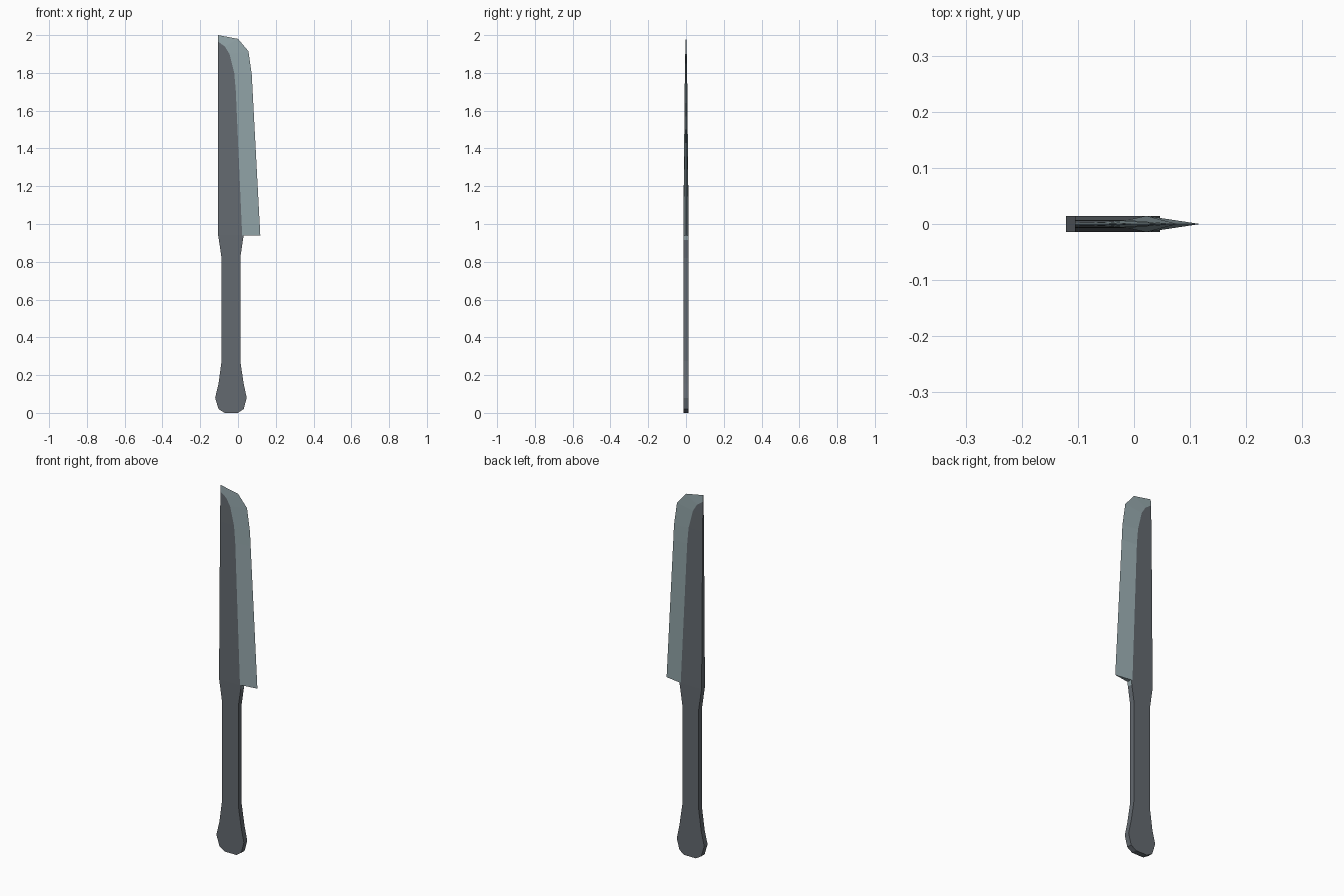
import bpy
import bmesh

if "Cube" in bpy.data.objects:
    bpy.data.objects.remove(bpy.data.objects["Cube"])

T = 0.0145  # half thickness of the handle


def material(name, rgb):
    m = bpy.data.materials.new(name)
    m.diffuse_color = (*rgb, 1.0)
    m.use_nodes = True
    m.node_tree.nodes["Principled BSDF"].inputs["Base Color"].default_value = m.diffuse_color
    return m


dark = material("dark steel", (0.127, 0.144, 0.162))
light = material("pale edge steel", (0.296, 0.381, 0.402))


def finish(name, bm):
    bmesh.ops.remove_doubles(bm, verts=bm.verts, dist=1e-5)
    bmesh.ops.recalc_face_normals(bm, faces=bm.faces)
    me = bpy.data.meshes.new(name)
    bm.to_mesh(me)
    bm.free()
    me.materials.append(dark)
    me.materials.append(light)
    ob = bpy.data.objects.new(name, me)
    bpy.context.collection.objects.link(ob)
    return ob


def add_face(bm, pts, mat=0):
    unique = []
    for p in pts:
        if p not in unique:
            unique.append(p)
    if len(unique) > 2:
        bm.faces.new([bm.verts.new(p) for p in unique]).material_index = mat


# Handle with flared pommel: rows of (z, left x, right x)
rows = [(0.0, -0.07, 0.0), (0.02, -0.103, 0.03), (0.08, -0.121, 0.046),
        (0.155, -0.103, 0.03), (0.275, -0.087, 0.012), (0.82, -0.087, 0.012),
        (0.915, -0.101, 0.026), (0.94, -0.105, 0.03)]
bm = bmesh.new()
for (z0, l0, r0), (z1, l1, r1) in zip(rows, rows[1:]):
    for y in (-T, T):
        add_face(bm, [(l0, y, z0), (r0, y, z0), (r1, y, z1), (l1, y, z1)])
    for a, b in ((l0, l1), (r0, r1)):
        heel = 1 if a == r0 and z0 > 0.9 else 0  # pale heel under the edge
        add_face(bm, [(a, -T, z0), (a, T, z0), (b, T, z1), (b, -T, z1)], heel)
for z, l, r in (rows[0], rows[-1]):
    add_face(bm, [(l, -T, z), (r, -T, z), (r, T, z), (l, T, z)])
finish("handle", bm)

# Blade stations: (inner x, inner z, half thickness, edge x, edge z)
SPINE = -0.105
stations = [(0.022, 0.94, T, 0.118, 0.94), (-0.012, 1.71, 0.007, 0.077, 1.71),
            (-0.02, 1.80, 0.006, 0.073, 1.79), (-0.045, 1.90, 0.004, 0.055, 1.915),
            (-0.07, 1.94, 0.003, 0.0, 1.98), (SPINE, 1.965, 0.002, SPINE, 2.0)]
bm = bmesh.new()
for a, b in zip(stations, stations[1:]):
    (ax, az, at, ex, ez), (bx, bz, bt, fx, fz) = a, b
    for s in (-1, 1):
        # dark flat
        add_face(bm, [(SPINE, s * at, az), (ax, s * at, az),
                      (bx, s * bt, bz), (SPINE, s * bt, bz)])
        # pale ground edge
        add_face(bm, [(ax, s * at, az), (ex, 0, ez), (fx, 0, fz), (bx, s * bt, bz)], 1)
    # spine
    add_face(bm, [(SPINE, -at, az), (SPINE, at, az), (SPINE, bt, bz), (SPINE, -bt, bz)])
# closing faces at the tip and heel
add_face(bm, [(SPINE, -0.002, 1.965), (SPINE, 0.002, 1.965), (SPINE, 0, 2.0)], 1)
add_face(bm, [(0.022, -T, 0.94), (0.022, T, 0.94), (0.118, 0, 0.94)], 1)
add_face(bm, [(SPINE, -T, 0.94), (0.022, -T, 0.94), (0.022, T, 0.94), (SPINE, T, 0.94)])
finish("blade", bm)
